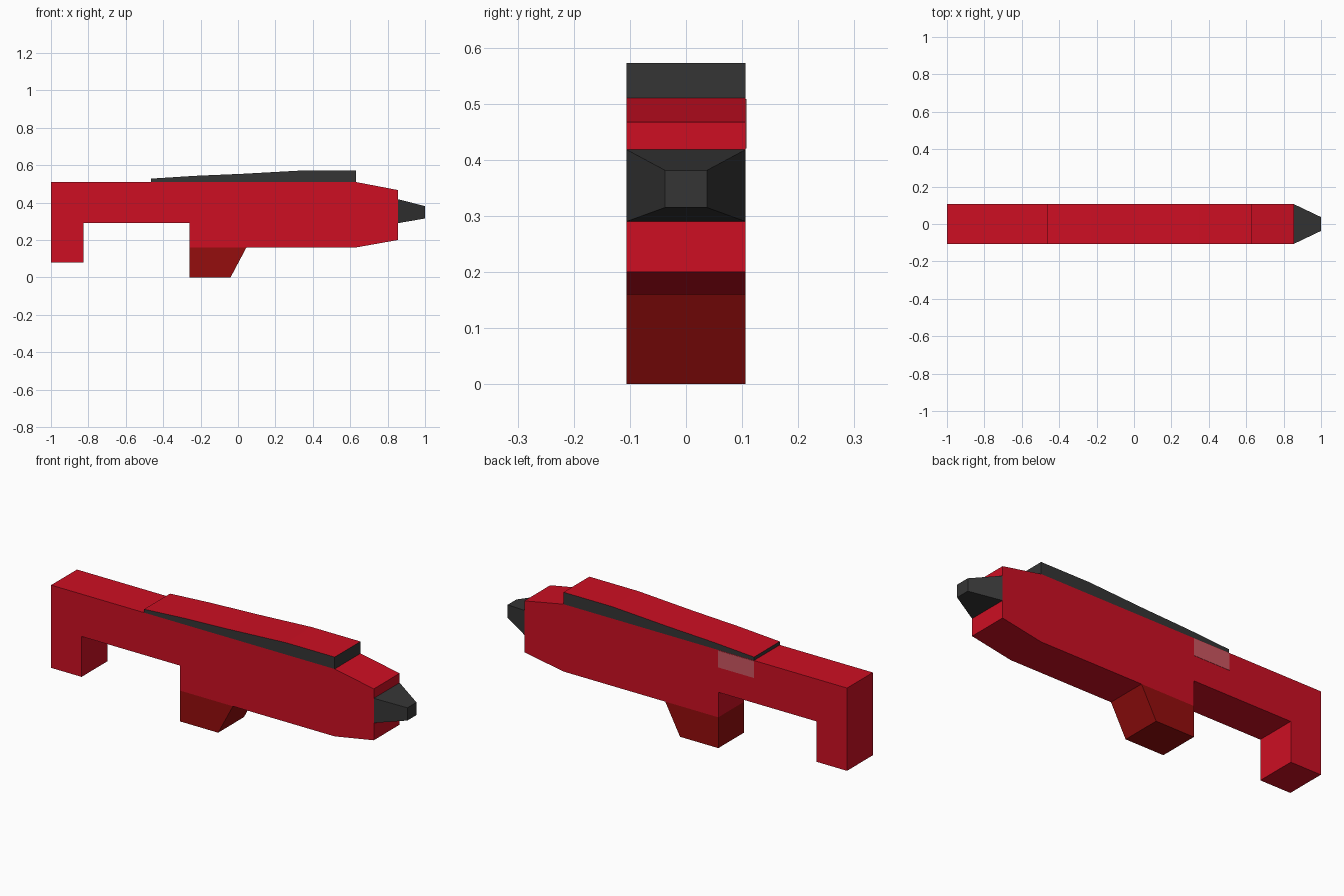
import bpy, bmesh
from mathutils import Vector

if "Cube" in bpy.data.objects:
    bpy.data.objects.remove(bpy.data.objects["Cube"])

HALF = 0.106  # half thickness of the whole toy


def material(name, rgb):
    m = bpy.data.materials.new(name)
    m.diffuse_color = (*rgb, 1)
    m.use_nodes = True
    m.node_tree.nodes["Principled BSDF"].inputs["Base Color"].default_value = m.diffuse_color
    return m


RED = material("bright red", (0.61, 0.0047, 0.0165))
DARK_RED = material("dark red", (0.30, 0.004, 0.004))
CHARCOAL = material("charcoal", (0.036, 0.036, 0.036))
PINK = material("faded pink", (0.61, 0.095, 0.119))


def finish(name, bm, mats, rule=None):
    bmesh.ops.recalc_face_normals(bm, faces=bm.faces[:])
    bm.normal_update()
    if rule:
        for f in bm.faces:
            f.material_index = rule(f)
    me = bpy.data.meshes.new(name)
    bm.to_mesh(me)
    bm.free()
    for m in mats:
        me.materials.append(m)
    ob = bpy.data.objects.new(name, me)
    bpy.context.collection.objects.link(ob)
    return ob


def slab(name, profile, mats, y0=-HALF, y1=HALF, rule=None):
    """Extrude an x-z outline from y0 to y1."""
    bm = bmesh.new()
    face = bm.faces.new([bm.verts.new((x, y0, z)) for x, z in profile])
    ext = bmesh.ops.extrude_face_region(bm, geom=[face])["geom"]
    verts = [v for v in ext if isinstance(v, bmesh.types.BMVert)]
    bmesh.ops.translate(bm, verts=verts, vec=Vector((0, y1 - y0, 0)))
    return finish(name, bm, mats, rule)


# Body with the stock hooking down at the rear and a tapered nose
slab("body", [(-1, 0.08), (-0.825, 0.08), (-0.825, 0.29), (-0.26, 0.29),
              (-0.26, 0.16), (0.63, 0.16), (0.855, 0.20), (0.855, 0.467),
              (0.63, 0.51), (-1, 0.51)], [RED])

# Grip below the body
slab("grip", [(-0.26, 0), (-0.04, 0), (0.045, 0.16), (-0.26, 0.16)], [DARK_RED])

# Raised top rail: charcoal sides, red upper faces
slab("top_rail", [(-0.465, 0.51), (0.63, 0.51), (0.63, 0.572), (0.35, 0.572),
                  (0.027, 0.554), (-0.23, 0.543), (-0.465, 0.528)],
     [CHARCOAL, RED], rule=lambda f: int(f.normal.z > 0.5))

# Faded plate on the back side
slab("side_plate", [(-0.466, 0.42), (-0.26, 0.42), (-0.26, 0.508), (-0.466, 0.508)],
     [PINK], HALF - 0.001, HALF + 0.0015)

# Muzzle: cube tapered towards the tip
bm = bmesh.new()
bmesh.ops.create_cube(bm, size=2)
for v in bm.verts:
    tip = v.co.x > 0
    hy, hz, cz = (0.037, 0.033, 0.348) if tip else (HALF, 0.064, 0.354)
    v.co = (1.0 if tip else 0.855, v.co.y * hy, cz + v.co.z * hz)
finish("muzzle", bm, [CHARCOAL])
